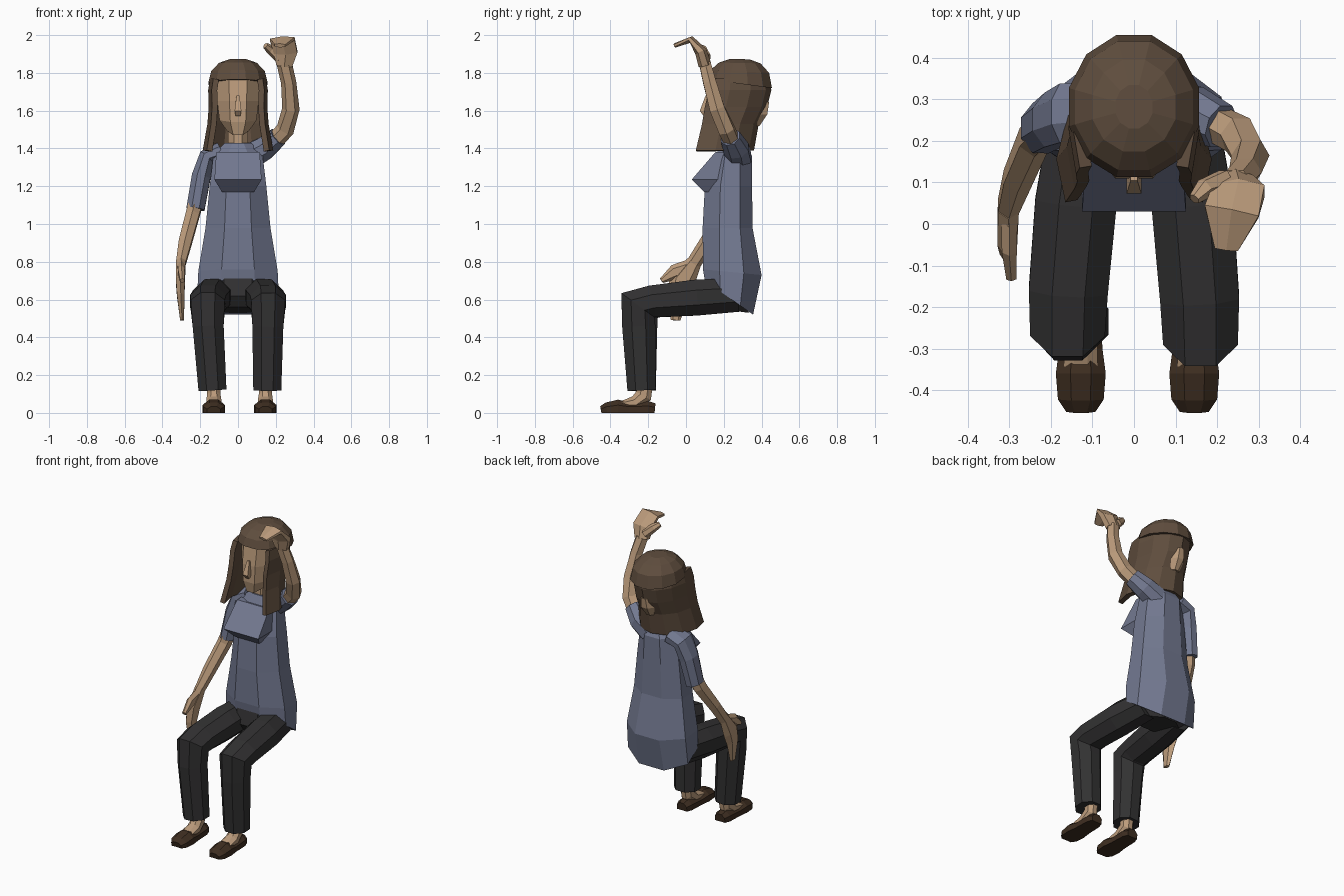
import bpy, bmesh
from math import sin, cos, pi, radians
from mathutils import Vector


def material(name, rgb):
    m = bpy.data.materials.new(name)
    m.diffuse_color = (*rgb, 1)
    return m


SKIN = material("skin", (0.50, 0.33, 0.20))
SHIRT = material("shirt", (0.17, 0.19, 0.28))
PANTS = material("trousers", (0.032, 0.031, 0.032))
HAIR = material("hair", (0.115, 0.075, 0.048))
SHOE = material("shoe", (0.048, 0.027, 0.015))


def loft(name, rings, mat, closed=True):
    """Skin a list of point rings with flat faces; closed rings get end caps."""
    bm = bmesh.new()
    vs = [[bm.verts.new(p) for p in r] for r in rings]
    n = len(rings[0])
    for r, s in zip(vs, vs[1:]):
        for i in range(n if closed else n - 1):
            j = (i + 1) % n
            bm.faces.new((r[i], r[j], s[j], s[i]))
    if closed:
        bm.faces.new(vs[0])
        bm.faces.new(vs[-1])
    bmesh.ops.recalc_face_normals(bm, faces=bm.faces)
    me = bpy.data.meshes.new(name)
    bm.to_mesh(me)
    bm.free()
    ob = bpy.data.objects.new(name, me)
    bpy.context.collection.objects.link(ob)
    me.materials.append(mat)
    return ob


def tube(name, pts, mat, n=8, side=(1, 0, 0)):
    """Limb along points (x, y, z, radius along side, radius across)."""
    c = [Vector(p[:3]) for p in pts]
    rings = []
    for i, p in enumerate(pts):
        t = Vector()
        if i:
            t += (c[i] - c[i - 1]).normalized()
        if i < len(c) - 1:
            t += (c[i + 1] - c[i]).normalized()
        t.normalize()
        u = Vector(side)
        u = (u - t * u.dot(t)).normalized()
        v = t.cross(u)
        k = 1 / cos(pi / n)
        ang = [2 * pi * (j + 0.5) / n for j in range(n)]
        rings.append([c[i] + u * p[3] * k * cos(a) + v * p[4] * k * sin(a) for a in ang])
    return loft(name, rings, mat)


def body(name, rows, yc, mat, n=8):
    """Upright form from rows (z front, z back, half width, y front, y back)."""
    rings = []
    for zf, zb, w, yf, yb in rows:
        ring = []
        for j in range(n):
            a = 2 * pi * (j + 0.5) / n
            k = 1 / cos(pi / n)
            s = sin(a) * k
            y = yc + s * ((yb - yc) if s > 0 else (yc - yf))
            ring.append((w * k * cos(a), y, zf + (zb - zf) * (y - yf) / (yb - yf)))
        rings.append(ring)
    return loft(name, rings, mat)


# Shirt body with slanted hem, and bust
body("shirt_body", [
    (0.70, 0.52, 0.215, 0.10, 0.355), (0.76, 0.73, 0.21, 0.09, 0.40),
    (0.98, 0.98, 0.172, 0.088, 0.352), (1.20, 1.20, 0.15, 0.10, 0.35),
    (1.37, 1.36, 0.13, 0.16, 0.35), (1.43, 1.42, 0.07, 0.19, 0.32)], 0.24, SHIRT)
body("shirt_bust", [(1.17, 1.17, 0.085, 0.095, 0.22), (1.235, 1.235, 0.125, 0.03, 0.22),
                    (1.38, 1.38, 0.115, 0.155, 0.22)], 0.18, SHIRT, 4)

# Hips
body("hips", [(0.56, 0.53, 0.11, 0.12, 0.33), (0.62, 0.58, 0.17, 0.08, 0.34),
              (0.72, 0.70, 0.18, 0.10, 0.34)], 0.24, PANTS)

# Legs, ankles and shoes
for label, s, dy, shin, foot in (("right", -1, 0.02, 0.135, 0.128),
                                 ("left", 1, 0, 0.155, 0.145)):
    tube(label + "_trouser_leg", [
        (s * 0.115, 0.27, 0.625, 0.085, 0.09), (s * 0.14, 0.05, 0.61, 0.098, 0.095),
        (s * 0.158, -0.18 + dy, 0.59, 0.095, 0.085),
        (s * 0.16, -0.255 + dy, 0.57, 0.09, 0.108),
        (s * 0.158, -0.25 + dy / 2, 0.46, 0.082, 0.088),
        (s * shin, -0.235, 0.12, 0.074, 0.075)], PANTS)
    tube(label + "_ankle", [
        (s * foot, -0.215, 0.16, 0.035, 0.04), (s * foot, -0.225, 0.09, 0.035, 0.045),
        (s * foot, -0.27, 0.055, 0.04, 0.035), (s * foot, -0.35, 0.045, 0.04, 0.014)], SKIN)
    shoe = tube(label + "_shoe", [
        (s * foot, y, z * 0.3, w, z * 0.7) for y, w, z in (
            (-0.165, 0.035, 0.05), (-0.20, 0.048, 0.062), (-0.30, 0.052, 0.055),
            (-0.36, 0.06, 0.07), (-0.42, 0.055, 0.055), (-0.45, 0.035, 0.035))], SHOE)
    for v in shoe.data.vertices:        # flat sole
        v.co.z = max(v.co.z, 0)

# Lowered arm
tube("right_sleeve", [(-0.09, 0.27, 1.38, 0.05, 0.07), (-0.165, 0.265, 1.35, 0.045, 0.072),
                      (-0.195, 0.25, 1.25, 0.05, 0.066), (-0.225, 0.23, 1.08, 0.048, 0.06)],
     SHIRT)
tube("right_arm", [(-0.215, 0.235, 1.14, 0.037, 0.045), (-0.24, 0.205, 1.05, 0.036, 0.042),
                   (-0.28, 0.11, 0.90, 0.034, 0.035), (-0.303, 0.04, 0.79, 0.025, 0.034)],
     SKIN, 6)
tube("right_hand", [(-0.302, 0.045, 0.80, 0.025, 0.034), (-0.305, -0.02, 0.70, 0.024, 0.06),
                    (-0.303, -0.045, 0.62, 0.02, 0.05), (-0.296, -0.055, 0.49, 0.01, 0.022)],
     SKIN, 6)
tube("right_thumb", [(-0.30, 0.03, 0.77, 0.02, 0.04), (-0.30, -0.06, 0.745, 0.018, 0.035),
                     (-0.295, -0.13, 0.70, 0.012, 0.012)], SKIN, 6)

# Raised arm
Y = (0, 1, 0)
tube("left_sleeve", [(0.05, 0.275, 1.35, 0.07, 0.07), (0.14, 0.265, 1.40, 0.066, 0.062),
                     (0.21, 0.235, 1.46, 0.052, 0.052)], SHIRT, 8, Y)
tube("left_arm", [(0.19, 0.245, 1.435, 0.04, 0.04), (0.25, 0.215, 1.50, 0.042, 0.042),
                  (0.28, 0.165, 1.61, 0.04, 0.04), (0.268, 0.125, 1.75, 0.034, 0.035),
                  (0.245, 0.10, 1.85, 0.03, 0.035)], SKIN, 6, Y)
tube("left_hand", [(0.245, 0.10, 1.84, 0.042, 0.03), (0.252, 0.08, 1.91, 0.062, 0.028),
                   (0.235, 0.03, 1.977, 0.066, 0.015), (0.222, -0.06, 1.945, 0.028, 0.01)],
     SKIN, 6)
tube("left_thumb", [(0.22, 0.10, 1.88, 0.03, 0.025), (0.17, 0.085, 1.925, 0.022, 0.022),
                    (0.145, 0.06, 1.945, 0.012, 0.014)], SKIN, 6, Y)

# Head, neck, nape and nose
tube("neck", [(0, 0.26, 1.38, 0.055, 0.06), (0, 0.26, 1.56, 0.05, 0.06)], SKIN)
body("head", [(1.47, 1.53, 0.06, 0.125, 0.30), (1.54, 1.57, 0.098, 0.11, 0.37),
              (1.65, 1.65, 0.11, 0.11, 0.41), (1.76, 1.76, 0.115, 0.125, 0.42),
              (1.82, 1.82, 0.09, 0.17, 0.38)], 0.25, SKIN)
body("nape", [(1.52, 1.52, 0.03, 0.32, 0.39), (1.58, 1.58, 0.05, 0.3, 0.43),
              (1.645, 1.645, 0.04, 0.3, 0.44)], 0.36, SKIN)
tube("nose", [(0, 0.112, 1.68, 0.008, 0.008), (0, 0.098, 1.60, 0.018, 0.025),
              (0, 0.105, 1.575, 0.012, 0.012)], SKIN, 4)

# Hair crown with fringe, and the hanging curtain open at the face
body("hair_crown", [(1.765, 1.72, 0.157, 0.113, 0.455), (1.815, 1.80, 0.142, 0.13, 0.44),
                    (1.855, 1.85, 0.10, 0.175, 0.395), (1.873, 1.872, 0.045, 0.23, 0.335)],
     0.28, HAIR, 12)
curtain = []
for z, w, yf, yb in ((1.77, 0.148, 0.135, 0.435), (1.71, 0.158, 0.12, 0.452),
                     (1.62, 0.155, 0.10, 0.43), (1.53, 0.162, 0.085, 0.385),
                     (1.39, 0.187, 0.052, 0.36)):
    r = (yb - yf) / (1 - cos(radians(118)))
    curtain.append([(w * sin(radians(a)), yb - r + r * cos(radians(a)), z)
                    for a in [-118 + 236 * i / 8 for i in range(9)]])
hair = loft("hair_curtain", curtain, HAIR, closed=False)
mod = hair.modifiers.new("thickness", "SOLIDIFY")
mod.thickness = 0.03
mod.offset = -1
